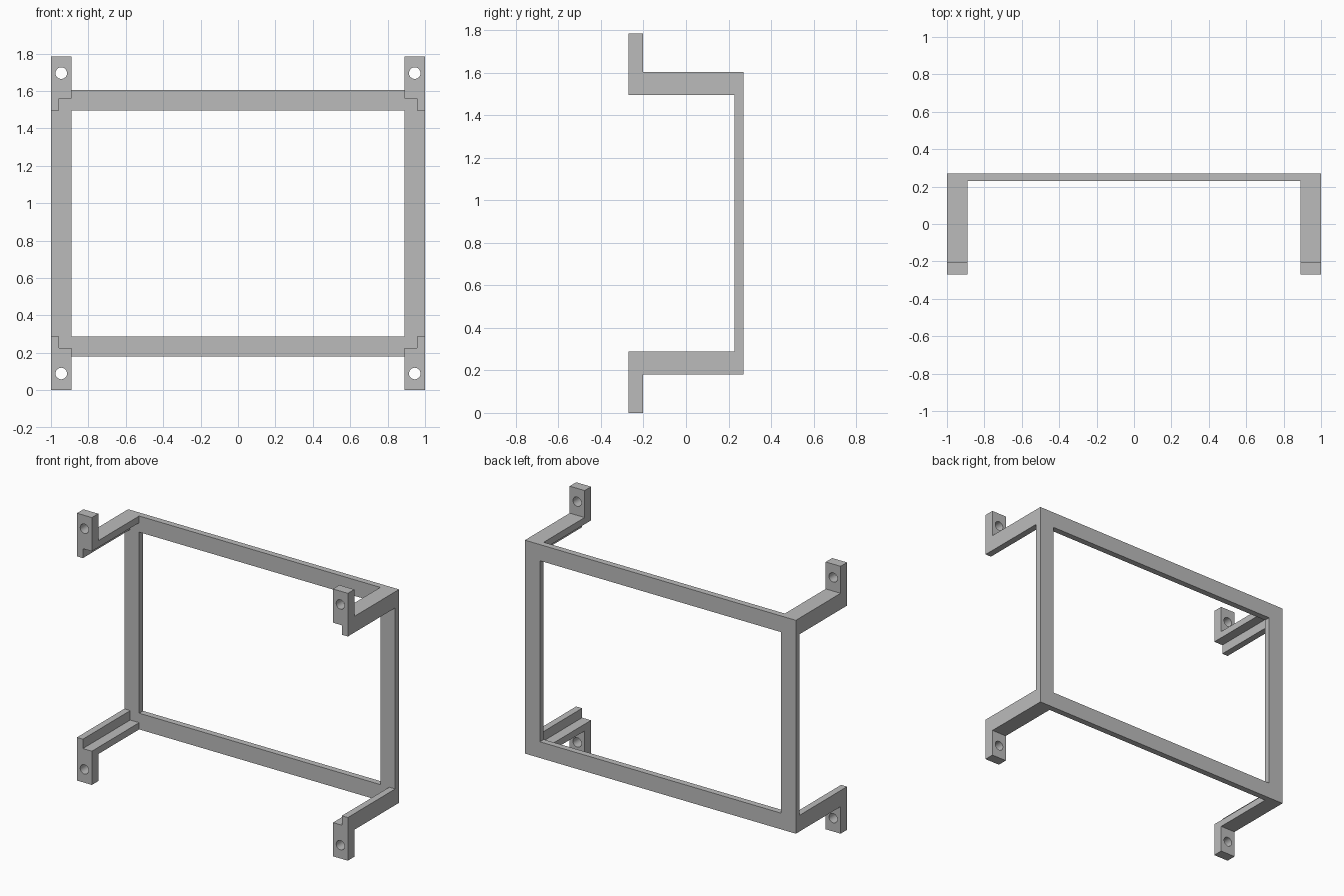
import bpy
from mathutils import Vector

cube = bpy.data.objects.get("Cube")
if cube:
    bpy.data.objects.remove(cube, do_unlink=True)

MID = 0.892                # half of the total height
FRONT, BACK = -0.27, 0.27
PLATE = 0.229              # front face of the flat frame
INNER = 0.89               # inner edge of posts and arms
ARM_LOW, ARM_TOP = 0.604, 0.712   # heights above the middle

grey = bpy.data.materials.new("plain_grey")
grey.use_nodes = True
grey.diffuse_color = (0.5, 0.5, 0.5, 1)
grey.node_tree.nodes["Principled BSDF"].inputs["Base Color"].default_value = (0.5, 0.5, 0.5, 1)


def box(name, low, high):
    low, high = Vector(low), Vector(high)
    bpy.ops.mesh.primitive_cube_add(size=1)
    ob = bpy.context.object
    ob.name = name
    for v in ob.data.vertices:
        v.co = (low + high) / 2 + v.co * (high - low)
    ob.data.materials.append(grey)
    return ob


def combine(target, other, operation):
    bpy.context.view_layer.objects.active = target
    mod = target.modifiers.new(operation.lower(), "BOOLEAN")
    mod.operation, mod.solver, mod.object = operation, "EXACT", other
    bpy.ops.object.modifier_apply(modifier=mod.name)
    bpy.data.objects.remove(other, do_unlink=True)


# Upper left arm, with the lower inside corner cut away to an angle section
arm = box("arm", (INNER, FRONT, ARM_LOW), (1, 0.25, ARM_TOP))
combine(arm, box("notch", (0.8, -0.4, 0.5), (0.956, PLATE, 0.667)), "DIFFERENCE")

# Upright mounting tab with its screw hole
combine(arm, box("tab", (INNER, FRONT, 0.69), (1, -0.202, MID)), "UNION")
bpy.ops.mesh.primitive_cylinder_add(vertices=32, radius=0.031, depth=0.3,
                                    location=(0.945, -0.24, 0.803), rotation=(1.5708, 0, 0))
hole = bpy.context.object
hole.data.materials.append(grey)
combine(arm, hole, "DIFFERENCE")

# Quarter of the flat rectangular frame, running past both centre lines
frame = box("mounting_frame", (INNER, PLATE, -0.2), (1, BACK, ARM_TOP))
combine(frame, box("rail", (-0.2, PLATE, ARM_LOW), (0.95, BACK, ARM_TOP)), "UNION")
combine(frame, arm, "UNION")

# Mirror the quarter to the other side and downwards
frame.location.z = MID
mirror = frame.modifiers.new("mirror", "MIRROR")
for axis in (0, 2):
    mirror.use_axis[axis] = True
    mirror.use_bisect_axis[axis] = True
bpy.context.view_layer.objects.active = frame
bpy.ops.object.modifier_apply(modifier=mirror.name)
frame.select_set(True)
bpy.ops.object.shade_smooth_by_angle()
